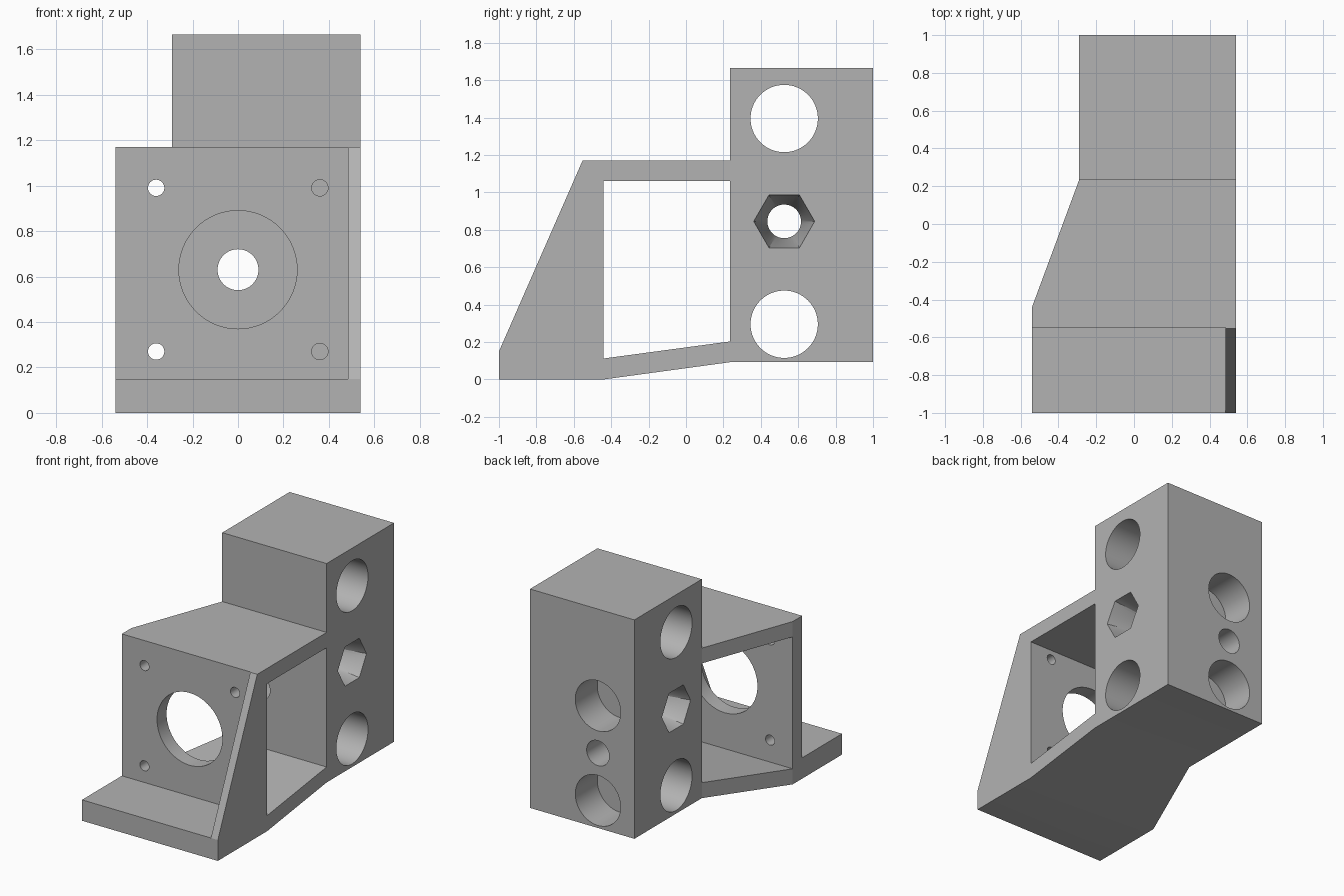
import bpy, bmesh
from math import cos, sin, pi, radians
from mathutils import Vector

cube = bpy.data.objects.get("Cube")
if cube:
    bpy.data.objects.remove(cube, do_unlink=True)

grey = bpy.data.materials.new("plain grey")
grey.use_nodes = True
grey.diffuse_color = (0.45, 0.45, 0.45, 1)
grey.node_tree.nodes["Principled BSDF"].inputs["Base Color"].default_value = grey.diffuse_color

W = 0.54                       # half width of the mount
INNER = -0.29                  # narrow side of the clamp block
PLATE_F, PLATE_B = -0.548, -0.44
BLOCK_F = 0.235
AXIS_Z, ROD_Y = 0.63, 0.525


def loft(name, rings):
    """Closed solid skinned through rings with equal point counts."""
    bm = bmesh.new()
    loops = [[bm.verts.new(p) for p in ring] for ring in rings]
    n = len(loops[0])
    for a, b in zip(loops, loops[1:]):
        for i in range(n):
            j = (i + 1) % n
            bm.faces.new((a[i], a[j], b[j], b[i]))
    bm.faces.new(loops[0])
    bm.faces.new(loops[-1])
    bmesh.ops.recalc_face_normals(bm, faces=bm.faces)
    mesh = bpy.data.meshes.new(name)
    bm.to_mesh(mesh)
    bm.free()
    mesh.materials.append(grey)
    obj = bpy.data.objects.new(name, mesh)
    bpy.context.collection.objects.link(obj)
    return obj


def prism(name, profile, axis, lo, hi):
    """Extrude a 2D profile along x (y,z), y (x,z) or z (x,y)."""
    place = {"x": lambda a, b, t: (t, a, b),
             "y": lambda a, b, t: (a, t, b),
             "z": lambda a, b, t: (a, b, t)}[axis]
    return loft(name, [[place(a, b, t) for a, b in profile] for t in (lo, hi)])


def circle(a, b, r, n=64):
    return [(a + r * cos(2 * pi * i / n), b + r * sin(2 * pi * i / n)) for i in range(n)]


def hexagon(a, b, r, steps=8):
    corners = [Vector(p) for p in circle(a, b, r, 6)]
    return [tuple(corners[i].lerp(corners[(i + 1) % 6], k / steps))
            for i in range(6) for k in range(steps)]


# Side silhouette of the whole bracket
body = prism("motor_mount_bracket", [
    (-1, 0), (PLATE_B, 0), (BLOCK_F, 0.092), (1, 0.092), (1, 1.665),
    (BLOCK_F, 1.665), (BLOCK_F, 1.17), (PLATE_F - 0.005, 1.17), (-1, 0.15)], "x", -W, W)

cutters = [
    # Space in front of the plate, leaving the base lip and side gusset
    prism("front_space", [(-1.2, 0.15), (PLATE_F, 0.15), (PLATE_F, 2), (-1.2, 2)],
          "x", -1, 0.485),
    # Open window between plate and block
    prism("side_window", [(PLATE_B, 0.112), (BLOCK_F, 0.203), (BLOCK_F, 1.06),
                          (PLATE_B, 1.06)], "x", -1, 1),
    # Tapered narrow side
    prism("side_taper", [(-W, PLATE_B), (INNER, BLOCK_F), (INNER, 1.2), (-1, 1.2),
                         (-1, PLATE_B)], "z", -1, 2),
    # Motor boss opening and shaft hole
    prism("boss_hole", circle(0, AXIS_Z, 0.26), "y", -0.7, -0.3),
    prism("shaft_hole", circle(0, AXIS_Z, 0.09), "y", 0.1, 1.1),
]

# Motor screw holes
for x in (-0.36, 0.36):
    for dz in (-0.36, 0.36):
        cutters.append(prism("screw_hole", circle(x, AXIS_Z + dz, 0.036, 32), "y", -0.7, -0.3))

# Rod holes through the block and blind holes in its back
for z in (0.295, 1.395):
    cutters.append(prism("rod_hole", circle(ROD_Y, z, 0.18), "x", -1, 1))
for dz in (-0.34, 0.34):
    cutters.append(prism("back_pocket", circle(0, AXIS_Z + dz, 0.18), "y", 0.75, 1.1))

# Hexagonal sockets narrowing to a round bore
hex_ring, bore = hexagon(ROD_Y, 0.845, 0.163), circle(ROD_Y, 0.845, 0.09, 48)
stations = [(-0.6, hex_ring), (INNER, hex_ring), (0.08, bore),
            (0.17, bore), (W, hex_ring), (0.8, hex_ring)]
cutters.append(loft("hex_socket", [[(x, a, b) for a, b in ring] for x, ring in stations]))

bpy.ops.object.select_all(action="DESELECT")
bpy.context.view_layer.objects.active = body
body.select_set(True)
for cutter in cutters:
    cutter.hide_render = True
    mod = body.modifiers.new(cutter.name, "BOOLEAN")
    mod.operation, mod.solver, mod.object = "DIFFERENCE", "EXACT", cutter
    bpy.ops.object.modifier_apply(modifier=mod.name)
    bpy.data.objects.remove(cutter, do_unlink=True)

bpy.ops.object.shade_smooth_by_angle(angle=radians(20))
